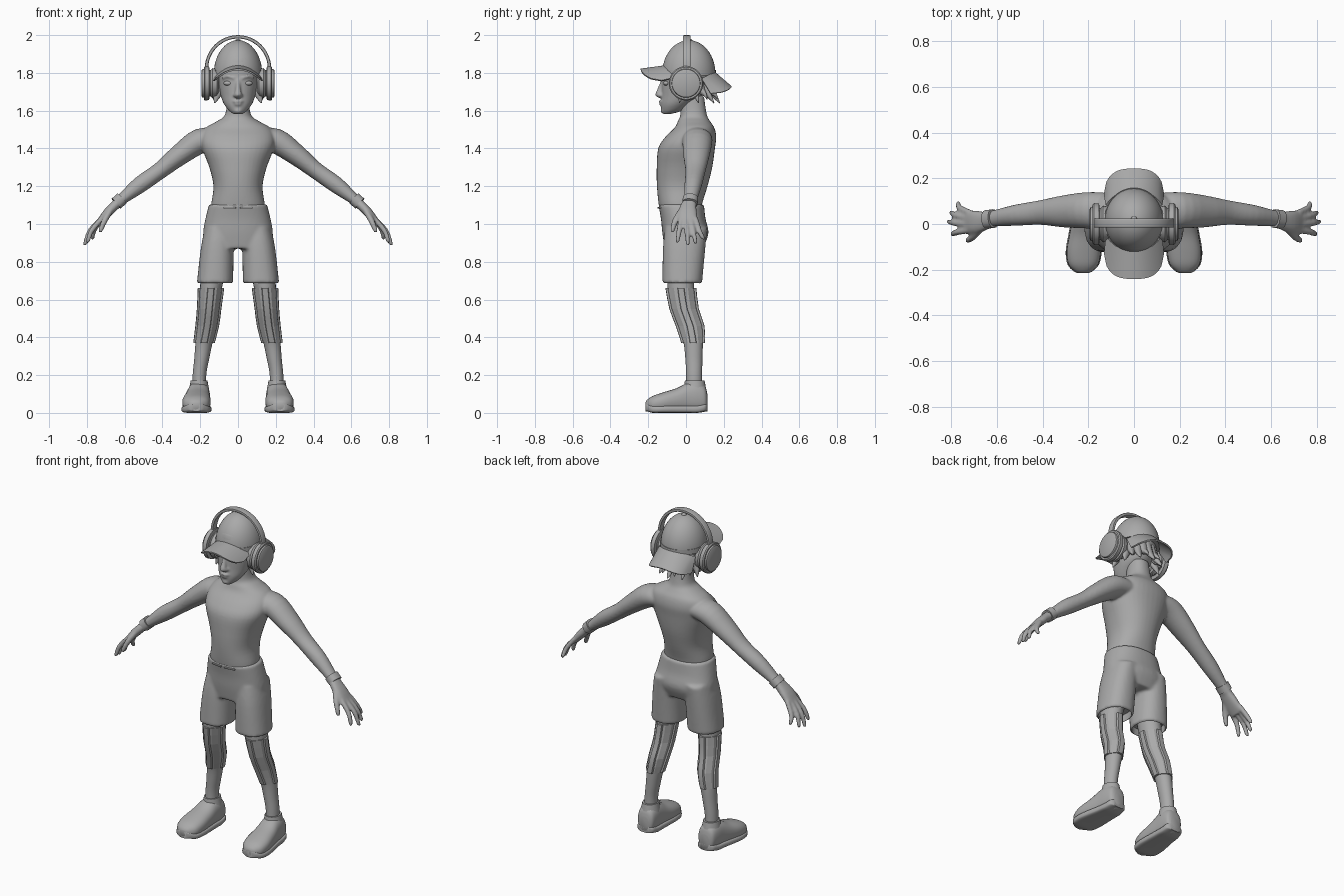
import bpy, bmesh
from math import sin, cos, pi, radians, copysign, sqrt
from mathutils import Vector

default_cube = bpy.data.objects.get("Cube")
if default_cube:
    bpy.data.objects.remove(default_cube, do_unlink=True)

SIDES = (1, -1)
X, Y, Z = Vector((1, 0, 0)), Vector((0, 1, 0)), Vector((0, 0, 1))
grey = bpy.data.materials.new("plain grey")
grey.use_nodes = True
tone = (0.4, 0.4, 0.4, 1)
grey.diffuse_color = tone
grey.node_tree.nodes["Principled BSDF"].inputs["Base Color"].default_value = tone


def spline(rows, steps):
    """Smooth a list of cross-section rows with a Catmull-Rom curve."""
    out = []
    last = len(rows) - 1
    for i in range(last):
        quad = [rows[max(0, min(last, i + k))] for k in (-1, 0, 1, 2)]
        for s in range(steps):
            t = s / steps
            out.append([b + (c - a) * t / 2 + (a - 2.5 * b + 2 * c - d / 2) * t * t
                        + (1.5 * (b - c) + (d - a) / 2) * t ** 3 for a, b, c, d in zip(*quad)])
    return out + [list(rows[-1])]


def tube(bm, rows, side=1, axis=None, ref=Y, n=24, steps=4, power=2.0):
    """Loft rows of (x, y, z, half width, half depth); depth lies along ref."""
    rows = spline(rows, steps)
    pts = [Vector((r[0] * side, r[1], r[2])) for r in rows]
    rings = []
    for i, (p, row) in enumerate(zip(pts, rows)):
        t = axis or (pts[min(i + 1, len(pts) - 1)] - pts[max(i - 1, 0)]).normalized()
        v = (ref - t * ref.dot(t)).normalized()
        u = v.cross(t)
        ring = []
        for k in range(n):
            c, s = cos(2 * pi * k / n), sin(2 * pi * k / n)
            ring.append(bm.verts.new(p + u * row[3] * copysign(abs(c) ** (2 / power), c)
                                     + v * row[4] * copysign(abs(s) ** (2 / power), s)))
        rings.append(ring)
    for lo, hi in zip(rings, rings[1:]):
        for k in range(n):
            j = (k + 1) % n
            bm.faces.new((lo[k], lo[j], hi[j], hi[k]))
    bm.faces.new(rings[0])
    bm.faces.new(rings[-1])


def ball(bm, center, radii):
    made = bmesh.ops.create_uvsphere(bm, u_segments=24, v_segments=14, radius=1)["verts"]
    for v in made:
        v.co = Vector([c + r * q for c, r, q in zip(center, radii, v.co)])


def finish(name, bm, voxel=0, smooth=0, angle=40, thick=0, cutter=None):
    bmesh.ops.recalc_face_normals(bm, faces=bm.faces[:])
    mesh = bpy.data.meshes.new(name)
    bm.to_mesh(mesh)
    bm.free()
    obj = bpy.data.objects.new(name, mesh)
    bpy.context.collection.objects.link(obj)
    bpy.ops.object.select_all(action='DESELECT')
    obj.select_set(True)
    bpy.context.view_layer.objects.active = obj
    if voxel:
        mod = obj.modifiers.new("blend", 'REMESH')
        mod.mode, mod.voxel_size = 'VOXEL', voxel
    if smooth:
        mod = obj.modifiers.new("relax", 'SMOOTH')
        mod.factor, mod.iterations = 0.5, smooth
    if thick:
        mod = obj.modifiers.new("thickness", 'SOLIDIFY')
        mod.thickness, mod.offset = thick, 0
    if cutter:
        mod = obj.modifiers.new("opening", 'BOOLEAN')
        mod.object, mod.operation = cutter, 'DIFFERENCE'
    for mod in list(obj.modifiers):
        bpy.ops.object.modifier_apply(modifier=mod.name)
    if cutter:
        bpy.data.objects.remove(cutter, do_unlink=True)
    obj.data.materials.clear()
    obj.data.materials.append(grey)
    if angle:
        bpy.ops.object.shade_smooth_by_angle(angle=radians(angle))
    return obj


# Torso, arms and hands blended into one skin
bm = bmesh.new()
tube(bm, [(0, -.025, 1.04, .135, .105), (0, -.03, 1.1, .142, .114), (0, -.02, 1.2, .13, .134),
          (0, -.008, 1.3, .152, .147), (0, .003, 1.4, .19, .15), (0, .025, 1.46, .195, .135),
          (0, .045, 1.51, .17, .105), (0, .042, 1.545, .11, .085), (0, .04, 1.58, .068, .07),
          (0, .03, 1.68, .055, .065)], axis=Z, n=40, power=2.2)
for side in SIDES:
    tube(bm, [(.1, .055, 1.45, .05, .08), (.2, .06, 1.44, .066, .08), (.31, .055, 1.365, .056, .07),
              (.41, .05, 1.285, .045, .054), (.52, .038, 1.207, .044, .046),
              (.61, .025, 1.135, .03, .036), (.65, .02, 1.1, .026, .036)], side)
    tube(bm, [(.63, .018, 1.12, .024, .034), (.69, .008, 1.06, .024, .05),
              (.74, .012, 1, .015, .05)], side, power=2.5)
    for root, tip, x, z in ((-.027, -.045, .795, .905), (-.001, .01, .81, .89),
                            (.025, .05, .8, .9), (.05, .09, .77, .92)):
        tube(bm, [(.72, root, 1.03, .014, .014), ((x + .755) / 2, (root + tip) / 2, .965, .014, .014),
                  (x, tip, z + .005, .011, .011), (x + .002, tip, z - .002, .005, .005)], side, n=12)
    tube(bm, [(.67, -.015, 1.08, .016, .02), (.705, -.055, 1.02, .016, .017),
              (.728, -.072, .965, .012, .012), (.73, -.074, .955, .005, .005)], side, n=12)
finish("torso_and_arms", bm, voxel=.007, smooth=5, angle=80)

# Wristbands
for side, label in zip(SIDES, ("left", "right")):
    bm = bmesh.new()
    tube(bm, [(.615, .024, 1.135, .036, .041), (.645, .02, 1.108, .035, .041)], side, steps=1, power=2.3)
    finish(label + "_wristband", bm)

# Shorts with open hems
hem = bmesh.new()
bm = bmesh.new()
tube(bm, [(0, -.026, 1.105, .153, .121), (0, -.015, 1.03, .172, .118), (0, -.003, .95, .185, .122),
          (0, -.012, .87, .175, .1)], axis=Z, n=40, power=2.3)
for side in SIDES:
    tube(bm, [(.1, .001, .98, .075, .112), (.11, -.01, .87, .087, .112),
              (.122, -.02, .685, .096, .105)], side, axis=Z, n=32, power=2.3)
    tube(hem, [(.122, -.02, .66, .086, .095), (.122, -.02, .73, .084, .093)], side,
         axis=Z, n=32, steps=1, power=2.3)
opening = finish("hem_cutter", hem)
opening.hide_render = True
finish("shorts", bm, voxel=.009, smooth=5, angle=50, cutter=opening)

# Drawstring dashes on the waistband
bm = bmesh.new()
for side in SIDES:
    tube(bm, [(.012, -.146, 1.086, .005, .006), (.075, -.137, 1.086, .005, .006)], side, n=8, steps=1)
finish("waist_cord", bm)

# Legs, faceted knee sleeves and shoes
leg = [(.13, -.028, .76, .065, .073), (.143, -.027, .66, .058, .07), (.153, -.01, .55, .053, .066),
       (.163, .022, .46, .051, .064), (.18, .038, .37, .045, .051), (.193, .042, .28, .039, .045),
       (.204, .043, .2, .036, .042), (.206, .043, .1, .037, .043)]
shoe = [(.205, .113, .06, .03, .04), (.205, .1, .075, .05, .068), (.207, .06, .083, .058, .083),
        (.21, .01, .08, .062, .08), (.215, -.05, .067, .069, .064), (.22, -.12, .056, .075, .053),
        (.222, -.175, .047, .066, .043), (.223, -.205, .04, .04, .03), (.223, -.215, .037, .02, .018)]
for side, label in zip(SIDES, ("left", "right")):
    bm = bmesh.new()
    tube(bm, leg, side, axis=Z)
    finish(label + "_leg", bm)

    bm = bmesh.new()
    tube(bm, [(x, y, z, a + .005, b + .005) for x, y, z, a, b in leg[1:5]], side,
         axis=Z, n=12, steps=2)
    finish(label + "_knee_sleeve", bm, angle=0)

    # Raised strips running down the sleeve
    bm = bmesh.new()
    for dx, dy in ((0, -1), (1, 0), (0, 1), (-1, 0)):
        tube(bm, [(x + dx * a, y + dy * b, z, .012 + .006 * abs(dy), .012 + .006 * abs(dx))
                  for x, y, z, a, b in leg[1:5]], side, axis=Z, n=8, steps=2, power=4)
    finish(label + "_sleeve_strips", bm, angle=25)

    bm = bmesh.new()
    tube(bm, shoe, side, axis=Y, ref=Z, power=2.4)
    finish(label + "_shoe", bm, angle=60)

    bm = bmesh.new()
    tube(bm, [(x, y, .02 + .008 * (abs(y + .05) > .13), a + .004, .02) for x, y, z, a, b in shoe],
         side, axis=Y, ref=Z, power=4)
    finish(label + "_sole", bm)

    # Shoe collar around the ankle
    bm = bmesh.new()
    tube(bm, [(.206, .048, .12, .054, .06), (.206, .046, .172, .044, .052)], side, axis=Z, steps=2)
    finish(label + "_shoe_collar", bm)

# Head with nose, lips and brows
bm = bmesh.new()
tube(bm, [(0, -.1, 1.583, .025, .022), (0, -.075, 1.6, .048, .055), (0, -.053, 1.635, .074, .08),
          (0, -.022, 1.68, .092, .108), (0, -.005, 1.74, .105, .124), (0, .005, 1.8, .113, .13),
          (0, .01, 1.88, .105, .12), (0, .01, 1.93, .06, .07)], axis=Z, n=36)
tube(bm, [(0, -.118, 1.765, .011, .014), (0, -.133, 1.72, .013, .016), (0, -.143, 1.685, .02, .02),
          (0, -.135, 1.668, .014, .012)], axis=Z, n=16)
ball(bm, (0, -.15, 1.685), (.012, .014, .012))
ball(bm, (0, -.125, 1.649), (.03, .02, .008))
ball(bm, (0, -.122, 1.634), (.026, .02, .009))
ball(bm, (0, -.113, 1.6), (.026, .022, .018))
for side in SIDES:
    ball(bm, (side * .014, -.135, 1.681), (.012, .016, .01))
    tube(bm, [(.02, -.125, 1.772, .008, .007), (.055, -.112, 1.782, .008, .007),
              (.083, -.088, 1.772, .006, .007)], side, ref=Z, n=10)
finish("head", bm, voxel=.006, smooth=4, angle=80)

bm = bmesh.new()
for side in SIDES:
    ball(bm, (side * .05, -.104, 1.745), (.027, .017, .013))
finish("eyes", bm)

# Hair locks below the cap
bm = bmesh.new()
for i in range(13):
    a = radians(-108 + 18 * i)
    drop = .02 * (i % 2)
    tube(bm, [(.092 * sin(a), .01 + .1 * cos(a), 1.77, .028, .02),
              (.104 * sin(a), .012 + .117 * cos(a), 1.71, .025, .02),
              (.122 * sin(a), .015 + .145 * cos(a), 1.665 + drop, .014, .01),
              (.13 * sin(a), .015 + .165 * cos(a), 1.64 + drop, .002, .002)], n=10)
finish("hair", bm, angle=60)

# Cap crown with button
bm = bmesh.new()
rise = [(0, .015, 1.795 + .178 * sin(t), .128 * cos(t), .141 * cos(t))
        for t in [radians(d) for d in range(0, 90, 8)]]
tube(bm, rise, axis=Z, n=40, steps=1)
ball(bm, (0, .02, 1.972), (.014, .014, .008))
finish("cap_crown", bm)

# Cap band
bm = bmesh.new()
tube(bm, [(0, .015, 1.785, .13, .143), (0, .015, 1.815, .13, .143)], axis=Z, n=40, steps=1)
finish("cap_band", bm)


def bill(name, way, root, edge, droop):
    """Arched bill reaching out along way * y."""
    bm = bmesh.new()
    grid = []
    for i in range(25):
        u = -1 + i / 12
        inner = Vector((.12 * u, .015 + way * .132 * sqrt(1 - .75 * u * u), root - droop * u * u))
        outer = Vector((.128 * u, way * (.13 + .11 * sqrt(1 - abs(u) ** 3)), edge - droop * u * u))
        grid.append([bm.verts.new(inner.lerp(outer, j / 6)) for j in range(7)])
    for left, right in zip(grid, grid[1:]):
        for j in range(6):
            bm.faces.new((left[j], right[j], right[j + 1], left[j + 1]))
    finish(name, bm, thick=.009)


bill("front_bill", -1, 1.835, 1.818, .06)
bill("back_bill", 1, 1.805, 1.725, .035)

# Headphones
for side, label in zip(SIDES, ("left", "right")):
    bm = bmesh.new()
    tube(bm, [(x, 0, 1.745, r, r) for x, r in
              ((.1, .06), (.112, .076), (.135, .08), (.145, .07), (.15, .07), (.153, .089), (.175, .091),
               (.181, .085), (.181, .076), (.19, .074), (.194, .066))], side, axis=X, n=36, steps=1)
    finish(label + "_ear_cup", bm)

bm = bmesh.new()
arch = [(.167 * cos(pi * i / 24), .004, 1.823 + .168 * sin(pi * i / 24), .009, .02) for i in range(25)]
tube(bm, [(.167, .004, 1.74, .009, .02)] + arch + [(-.167, .004, 1.74, .009, .02)],
     n=16, steps=1, power=5)
finish("headband", bm)
